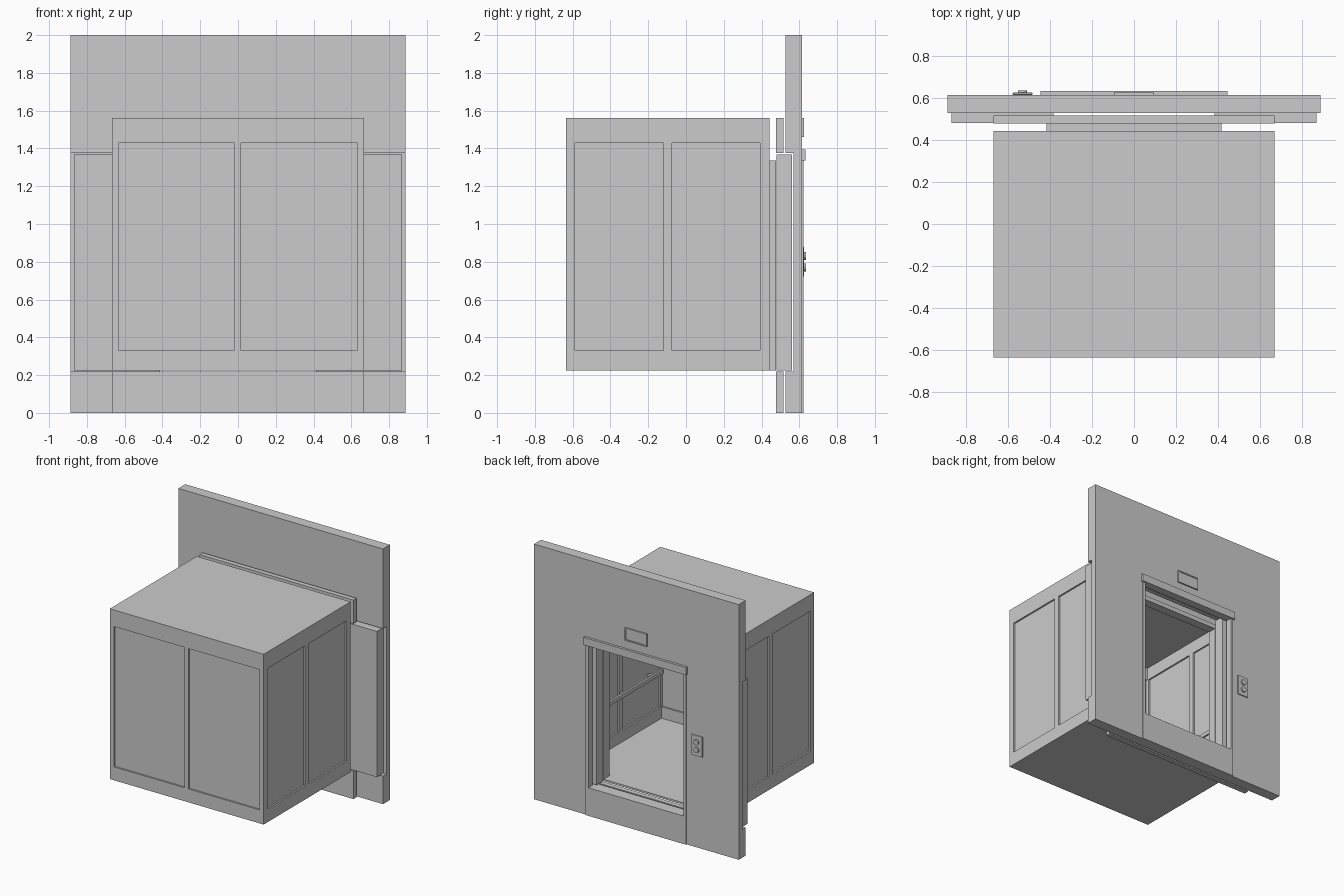
import bpy, bmesh
from math import pi
from mathutils import Matrix, Vector

if "Cube" in bpy.data.objects:
    bpy.data.objects.remove(bpy.data.objects["Cube"])


def boxes(name, *specs, bevel=0):
    """One object from several boxes (x0, x1, y0, y1, z0, z1)."""
    bm = bmesh.new()
    for x0, x1, y0, y1, z0, z1 in specs:
        m = Matrix.Translation(((x0 + x1) / 2, (y0 + y1) / 2, (z0 + z1) / 2)) \
            @ Matrix.Diagonal((x1 - x0, y1 - y0, z1 - z0, 1))
        bmesh.ops.create_cube(bm, size=1, matrix=m)
    me = bpy.data.meshes.new(name)
    bm.to_mesh(me)
    bm.free()
    ob = bpy.data.objects.new(name, me)
    bpy.context.collection.objects.link(ob)
    if bevel:
        mod = ob.modifiers.new("bevel", 'BEVEL')
        mod.width, mod.segments = bevel, 2
    return ob


def cylinder(name, loc, r, depth, axis='Y', verts=24):
    bpy.ops.mesh.primitive_cylinder_add(
        vertices=verts, radius=r, depth=depth, location=loc, rotation=(pi / 2, 0, 0) if axis == 'Y' else (0, pi / 2, 0))
    bpy.context.object.name = name
    bpy.ops.object.shade_smooth_by_angle()
    return bpy.context.object


# Main cabin dimensions
CX, Y0, Y1, Z0, Z1 = 0.667, -0.635, 0.442, 0.225, 1.56
T = 0.035                 # wall thickness
P0, P1 = 0.33, 1.43       # inset panel heights
WB, WF = 0.528, 0.614     # landing wall, cabin side and hall side

# Cabin floor and ceiling
boxes("cabin_floor", (-CX, CX, Y0, Y1, Z0, Z0 + 0.015))
boxes("cabin_ceiling", (-CX, CX, Y0, Y1, Z1 - 0.03, Z1))


def framed_wall(name, to_box, ends, splits):
    """Rails and posts around two thin inset panels."""
    a, b = ends
    edges = [a, *splits, b]
    parts = [to_box(a, b, 0, T, Z0, P0), to_box(a, b, 0, T, P1, Z1)]
    parts += [to_box(edges[i], edges[i + 1], 0, T, P0, P1) for i in (0, 2, 4)]
    boxes(name + "_frame", *parts)
    boxes(name + "_panels", *[to_box(edges[i], edges[i + 1], 0.013, T - 0.013, P0, P1) for i in (1, 3)])


# Cabin rear and side walls
framed_wall("cabin_rear_wall", lambda u0, u1, d0, d1, z0, z1: (u0, u1, Y0 + d0, Y0 + d1, z0, z1),
            (-CX, CX), (-0.638, -0.019, 0.017, 0.635))
for s, side in ((-1, "left"), (1, "right")):
    def side_box(u0, u1, d0, d1, z0, z1, s=s):
        xs = sorted((s * (CX - d0), s * (CX - d1)))
        return (*xs, u0, u1, z0, z1)
    framed_wall("cabin_%s_wall" % side, side_box, (Y0, Y1), (-0.587, -0.12, -0.073, 0.392))
    # Handrail with brackets
    xr = s * (CX - T - 0.04)
    parts = [(xr - 0.008, xr + 0.008, -0.56, 0.36, 0.62, 0.65)]
    for y in (-0.45, -0.095, 0.26):
        xs = sorted((xr, s * (CX - T / 2)))
        parts.append((*xs, y - 0.01, y + 0.01, 0.628, 0.642))
    boxes(side + "_handrail", *parts)

# Cabin entrance wall and collar
boxes("cabin_entrance_wall", (-CX, -0.38, Y1 - T, Y1, Z0, Z1), (0.38, CX, Y1 - T, Y1, Z0, Z1),
      (-0.38, 0.38, Y1 - T, Y1, 1.30, Z1))
boxes("cabin_entrance_collar", (-0.417, -0.38, Y1, 0.477, Z0, 1.335), (0.38, 0.417, Y1, 0.477, Z0, 1.335),
      (-0.38, 0.38, Y1, 0.477, 1.30, 1.335), (-0.38, 0.38, Y1, 0.477, Z0, Z0 + 0.015))

# Door tracks above and below the doors
boxes("upper_door_track", (-CX, CX, 0.477, 0.515, 1.375, Z1))
boxes("lower_door_track", (-CX, CX, 0.477, 0.515, 0, 0.22))

# Sliding doors, open
for s, side in ((-1, "left"), (1, "right")):
    xs = sorted((s * 0.382, s * 0.868))
    boxes(side + "_sliding_door", (*xs, 0.48, 0.56, 0.225, 1.367))

# Landing wall with door pocket and doorway, cut from a side profile
W, J = 0.8875, 0.435
boxes("landing_wall",
      (-W, W, WB, WF, 1.375, 2.0),
      (-W, -J, WB, WF, 0, 0.22), (J, W, WB, WF, 0, 0.22),
      (-W, -J, 0.57, WF, 0.22, 1.375), (J, W, 0.57, WF, 0.22, 1.375))

# Doorway frame and sill panel
boxes("doorway_jambs", (-J, -0.412, 0.57, 0.622, 0.22, 1.34), (0.412, J, 0.57, 0.622, 0.22, 1.34))
boxes("doorway_header", (-0.445, 0.445, 0.57, 0.633, 1.335, 1.395))
boxes("doorway_sill_panel", (-J, J, WB, 0.622, 0, 0.22))

# Floor indicator: plate with raised rim
D = 0.095
boxes("indicator_plate", (-D, D, WF, 0.62, 1.46, 1.56))
boxes("indicator_rim", (-D, D, WF, 0.625, 1.46, 1.47), (-D, D, WF, 0.625, 1.55, 1.56),
      (-D, -D + 0.01, WF, 0.625, 1.47, 1.55), (D - 0.01, D, WF, 0.625, 1.47, 1.55))

# Call station
boxes("call_plate", (-0.577, -0.483, WF, 0.624, 0.72, 0.88), bevel=0.003)
for z, label in ((0.83, "up"), (0.77, "down")):
    cylinder("call_button_" + label, (-0.53, 0.627, z), 0.021, 0.016)
